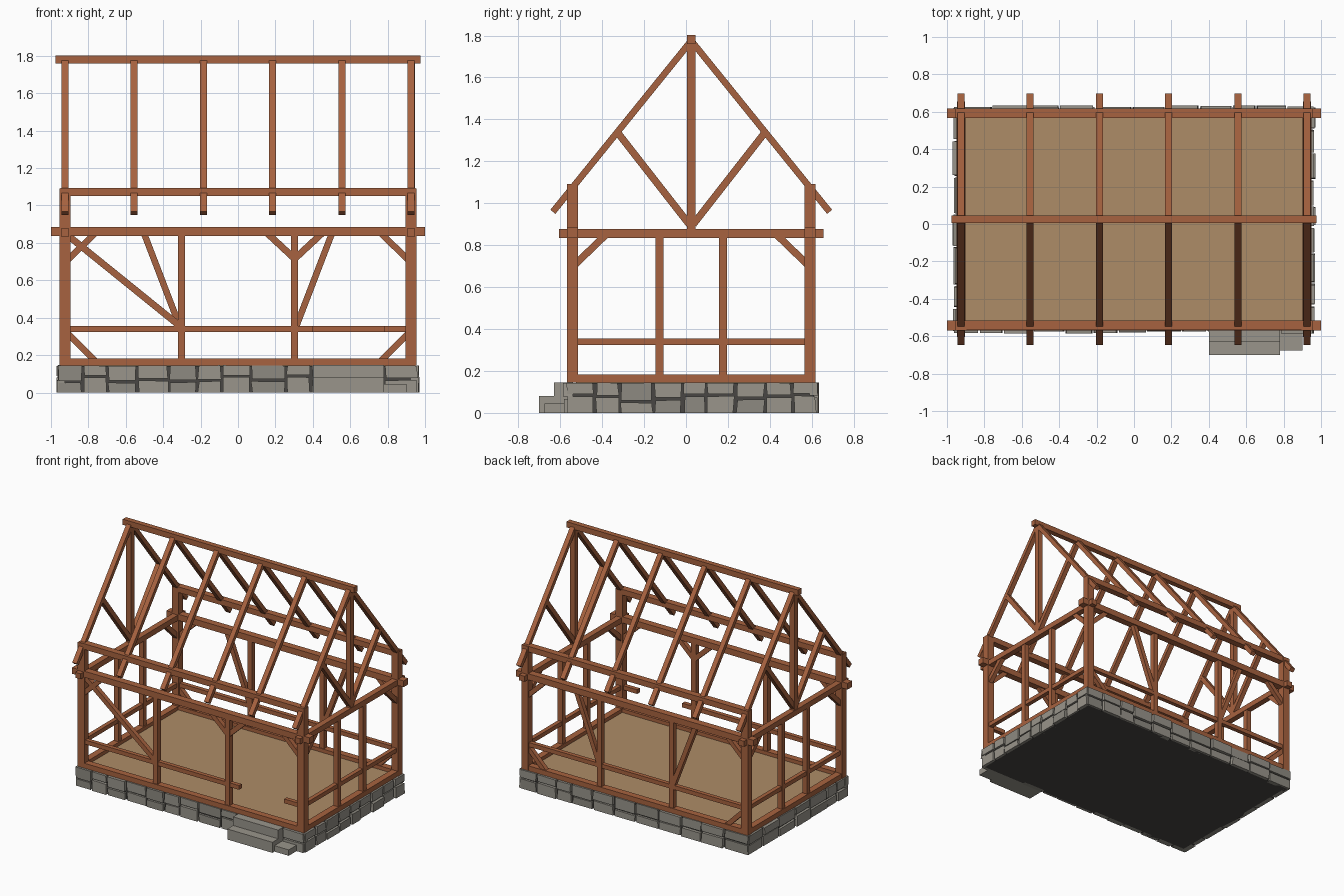
import bpy, bmesh, random
from mathutils import Vector, Matrix

random.seed(4)
if "Cube" in bpy.data.objects:
    bpy.data.objects.remove(bpy.data.objects["Cube"], do_unlink=True)

YC = 0.025      # centre line of the frame in y
PX, PY = 0.925, 0.567   # wall lines, measured from the frame centre


def material(name, r, g, b):
    m = bpy.data.materials.new(name)
    m.use_nodes = True
    m.diffuse_color = (r, g, b, 1)
    m.node_tree.nodes["Principled BSDF"].inputs["Base Color"].default_value = (r, g, b, 1)
    return m


wood = material("timber brown", 0.39, 0.123, 0.05)
tan = material("floor tan", 0.42, 0.265, 0.135)
light_stone = material("light stone", 0.32, 0.30, 0.26)
dark_stone = material("dark stone", 0.27, 0.255, 0.22)
mortar = material("mortar grey", 0.065, 0.062, 0.057)


def finish(name, bm, *mats):
    bmesh.ops.recalc_face_normals(bm, faces=bm.faces)
    mesh = bpy.data.meshes.new(name)
    bm.to_mesh(mesh)
    bm.free()
    obj = bpy.data.objects.new(name, mesh)
    for m in mats:
        mesh.materials.append(m)
    bpy.context.collection.objects.link(obj)
    return obj


def block(name, lo, hi, mat):
    lo, hi = Vector(lo), Vector(hi)
    bm = bmesh.new()
    bmesh.ops.create_cube(bm, size=1, matrix=Matrix.Translation((lo + hi) / 2)
                          @ Matrix.Diagonal((*(hi - lo), 1)))
    return finish(name, bm, mat)


def beam(name, a, b, w, h):
    """Square timber from a to b; w is its level width, h its other thickness."""
    a, b = Vector(a), Vector(b)
    along = (b - a).normalized()
    level = Vector((0, 0, 1)).cross(along)
    level = level.normalized() if level.length > 0.01 else Vector((1, 0, 0))
    other = along.cross(level)
    rot = Matrix((along, level, other)).transposed().to_4x4()
    bm = bmesh.new()
    bmesh.ops.create_cube(bm, size=1, matrix=Matrix.Translation((a + b) / 2 + Vector((0, YC, 0)))
                          @ rot @ Matrix.Diagonal(((b - a).length, w, h, 1)))
    return finish(name, bm, wood)


# Foundation core and floor
block("foundation_core", (-0.945, YC - 0.585, 0), (0.945, YC + 0.585, 0.143), mortar)
block("floor", (-0.91, YC - 0.55, 0.13), (0.91, YC + 0.55, 0.155), tan)


# Rough stone facing: two courses of slightly skewed blocks on each side
def stone_facing(name, half_length, place):
    bm = bmesh.new()
    u = -half_length
    while u < half_length - 0.01:
        end = u + random.uniform(0.11, 0.21)
        if half_length - end < 0.09:
            end = half_length
        split = random.uniform(0.055, 0.09)
        for z0, z1 in ((0, split - 0.004), (split + 0.004, 0.147)):
            depth = random.uniform(0.012, 0.026)
            tone = random.random() < 0.3
            lean = [random.uniform(0.002, 0.011) for i in range(4)]
            rim = [(u + lean[0], z0), (end - lean[1], z0),
                   (end - lean[2], z1 - lean[0] / 2), (u + lean[3], z1 - lean[1] / 2)]
            back = [bm.verts.new(place(p, -0.02, z)) for p, z in rim]
            front = [bm.verts.new(place(p, depth, z)) for p, z in rim]
            faces = [bm.faces.new(front), bm.faces.new(back[::-1])]
            for i in range(4):
                j = (i + 1) % 4
                faces.append(bm.faces.new((back[i], back[j], front[j], front[i])))
            for f in faces:
                f.material_index = int(tone)
        u = end
    finish(name, bm, light_stone, dark_stone)


for side, label in ((-1, "front"), (1, "back")):
    stone_facing(label + "_stones", 0.965,
                 lambda u, d, z, s=side: (u, YC + s * (0.585 + d), z))
for side, label in ((-1, "right"), (1, "left")):
    stone_facing(label + "_stones", 0.6,
                 lambda u, d, z, s=side: (s * (0.945 + d), YC + u, z))

# Entrance steps
block("lower_step", (0.40, -0.70, 0), (0.78, -0.56, 0.08), light_stone)
block("upper_step", (0.40, -0.63, 0.08), (0.78, -0.56, 0.146), light_stone)
block("side_step_stone", (0.78, -0.675, 0), (0.90, -0.56, 0.045), light_stone)

# Long walls
for s in (-1, 1):
    y = s * PY
    beam("long_sill", (-0.953, y, 0.164), (0.953, y, 0.164), 0.05, 0.038)
    beam("long_tie_beam", (-1, y, 0.861), (1, y, 0.861), 0.053, 0.047)
    beam("wall_plate", (-0.95, y, 1.071), (0.95, y, 1.071), 0.05, 0.043)
    for x in (-PX, PX):
        beam("corner_post", (x, y, 0.146), (x, y, 1.09), 0.057, 0.053)
    for x in (-0.303, 0.303):
        beam("long_wall_stud", (x, y, 0.18), (x, y, 0.85), 0.038, 0.038)
    for m in (-1, 1):
        beam("long_knee_brace", (m * 0.915, y, 0.705), (m * 0.765, y, 0.85), 0.034, 0.034)

# Front wall: rail broken for the doorway, long brace, forked door stud
f = -PY
beam("front_rail", (-0.91, f, 0.34), (0.40, f, 0.34), 0.032, 0.032)
beam("front_rail_stub", (0.78, f, 0.34), (0.91, f, 0.34), 0.032, 0.032)
beam("long_brace", (-0.91, f, 0.84), (-0.31, f, 0.355), 0.034, 0.036)
for m in (-1, 1):
    beam("fork_brace", (0.303 + m * 0.145, f, 0.85), (0.303, f, 0.715), 0.034, 0.036)

# Back wall: full rail, leaning braces, foot braces
beam("back_rail", (-0.91, PY, 0.34), (0.91, PY, 0.34), 0.032, 0.032)
for m in (-1, 1):
    beam("leaning_brace", (m * 0.502, PY, 0.85), (m * 0.312, PY, 0.355), 0.034, 0.034)
    beam("foot_brace", (m * 0.915, PY, 0.32), (m * 0.765, PY, 0.17), 0.034, 0.034)

# End walls and gable trusses
for s in (-1, 1):
    x = s * PX
    beam("end_sill", (x, -0.59, 0.164), (x, 0.59, 0.164), 0.05, 0.038)
    beam("end_tie_beam", (x, -0.63, 0.856), (x, 0.63, 0.856), 0.045, 0.042)
    beam("end_rail", (x, -0.56, 0.34), (x, 0.56, 0.34), 0.032, 0.032)
    beam("king_post", (x, 0, 0.85), (x, 0, 1.77), 0.04, 0.04)
    for m in (-1, 1):
        beam("end_wall_stud", (x, m * 0.151, 0.18), (x, m * 0.151, 0.85), 0.038, 0.038)
        beam("end_knee_brace", (x, m * 0.557, 0.705), (x, m * 0.407, 0.85), 0.034, 0.034)
        beam("gable_strut", (x, m * 0.01, 0.90), (x, m * 0.352, 1.338), 0.036, 0.034)

# Roof: ridge and six pairs of rafters
beam("ridge_beam", (-0.975, 0, 1.781), (0.975, 0, 1.781), 0.04, 0.043)
for i in range(6):
    x = -PX + i * PX * 2 / 5
    for m in (-1, 1):
        beam("rafter", (x, 0, 1.775), (x, m * 0.66, 0.959), 0.037, 0.031)
